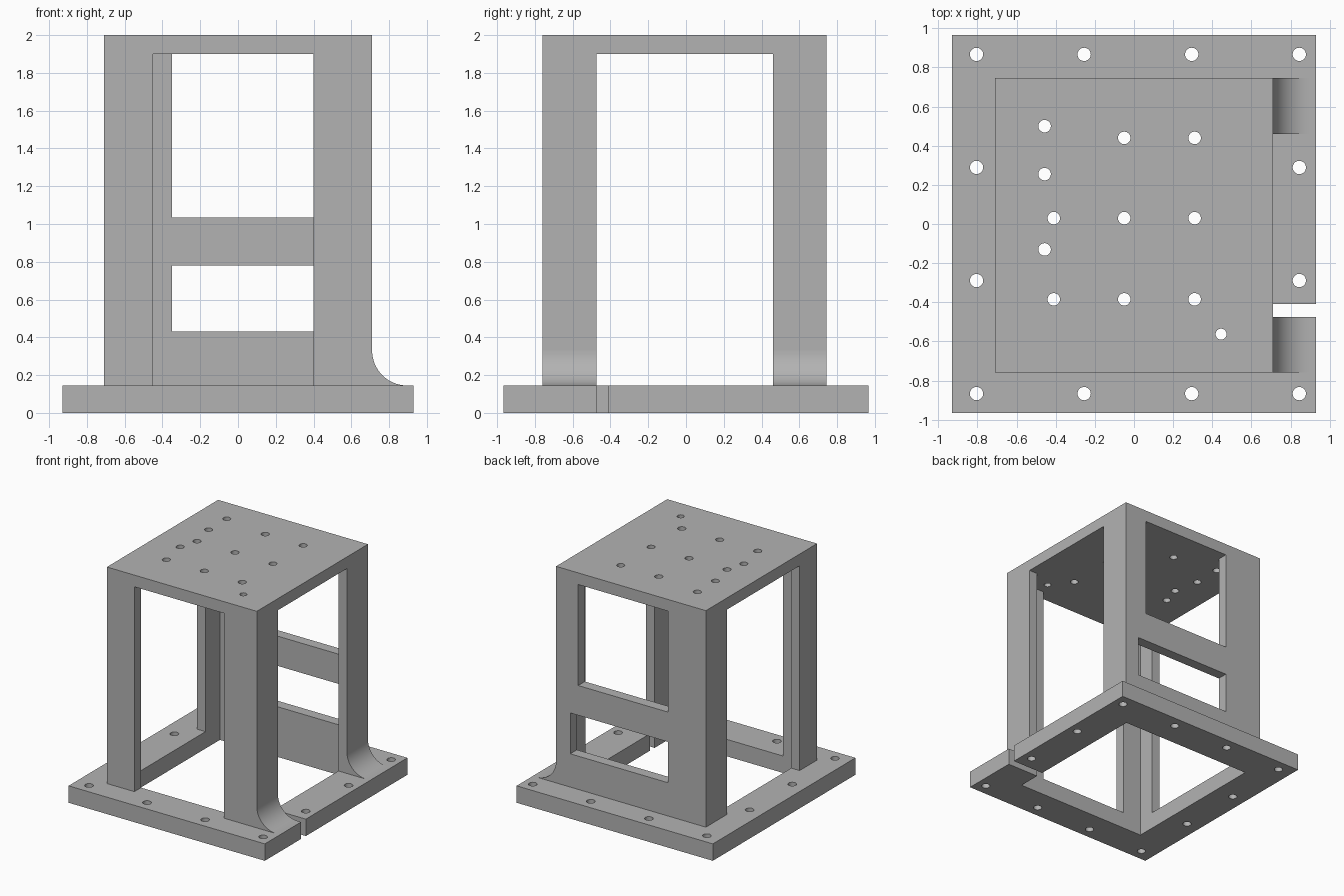
import bpy
import bmesh
import math
from mathutils import Matrix, Vector

default = bpy.data.objects.get("Cube")
if default:
    bpy.data.objects.remove(default, do_unlink=True)

# Single machined-metal colour
grey = bpy.data.materials.new("plain grey metal")
grey.use_nodes = True
colour = (0.45, 0.45, 0.45, 1)
grey.diffuse_color = colour
grey.node_tree.nodes["Principled BSDF"].inputs["Base Color"].default_value = colour

# Main levels and inner faces
BASE_TOP, CEILING, TOP = 0.145, 1.9, 2.0
INNER_X = (-0.63, 0.63)
INNER_Y = (-0.67, 0.655)
OUTER_X = (-0.71, 0.71)
OUTER_Y = (-0.76, 0.745)


def finish(name, bm):
    bmesh.ops.recalc_face_normals(bm, faces=bm.faces)
    mesh = bpy.data.meshes.new(name)
    bm.to_mesh(mesh)
    bm.free()
    mesh.materials.append(grey)
    obj = bpy.data.objects.new(name, mesh)
    bpy.context.collection.objects.link(obj)
    return obj


def box(name, xs, ys, zs):
    bm = bmesh.new()
    bmesh.ops.create_cube(bm, size=1)
    for v in bm.verts:
        v.co = Vector(r[0] if c < 0 else r[1] for c, r in zip(v.co, (xs, ys, zs)))
    return finish(name, bm)


def drills(name, spots, z_mid, depth):
    bm = bmesh.new()
    for x, y, radius in spots:
        bmesh.ops.create_cone(bm, cap_ends=True, segments=32, radius1=radius, radius2=radius,
                              depth=depth, matrix=Matrix.Translation((x, y, z_mid)))
    return finish(name, bm)


def cut(target, cutters):
    for cutter in cutters:
        cutter.hide_render = True
        mod = target.modifiers.new(cutter.name, "BOOLEAN")
        mod.operation = "DIFFERENCE"
        mod.solver = "EXACT"
        mod.object = cutter
    bpy.context.view_layer.update()
    graph = bpy.context.evaluated_depsgraph_get()
    mesh = bpy.data.meshes.new_from_object(target.evaluated_get(graph))
    target.modifiers.clear()
    target.data = mesh
    for cutter in cutters:
        bpy.data.objects.remove(cutter, do_unlink=True)


# Base frame: open centre, slot in the left rail, bolt holes around the rim
base = box("base_frame", (-0.93, 0.93), (-0.965, 0.965), (0, BASE_TOP))
bolts = [(-0.805 + 0.55 * i, y, 0.034) for i in range(4) for y in (-0.867, 0.867)]
bolts += [(x, y, 0.034) for x in (-0.805, 0.845) for y in (-0.289, 0.289)]
cut(base, [
    box("base_opening", INNER_X, INNER_Y, (-1, 1)),
    box("base_slot", (0, 2), (-0.475, -0.41), (-1, 1)),
    drills("bolt_drills", bolts, 0, 1),
])

# Tower: hollow shell with a solid top plate and open sides
tower = box("tower_shell", OUTER_X, OUTER_Y, (BASE_TOP, TOP))
top_holes = [(-0.457, y, 0.032) for y in (0.5, 0.255, -0.13)]
top_holes += [(x, y, 0.032) for x in (-0.41, -0.05, 0.31) for y in (0.03, -0.385)]
top_holes += [(x, 0.44, 0.032) for x in (-0.05, 0.31)]
top_holes.append((0.445, -0.563, 0.028))
cut(tower, [
    box("hollow", INNER_X, INNER_Y, (-1, CEILING)),
    box("front_opening", (-0.45, 0.4), (-2, 0), (-1, CEILING)),
    box("left_opening", (0, 2), (-0.475, 0.46), (-1, CEILING)),
    box("right_opening", (-2, 0), (-0.525, 0.46), (-1, CEILING)),
    box("upper_back_window", (-0.35, 0.5), (0, 2), (1.035, CEILING)),
    box("lower_back_window", (-0.35, 0.575), (0, 2), (0.43, 0.78)),
    drills("top_drills", top_holes, TOP, 1),
])


# Concave foot fillets on the left posts
def foot(name, y0, y1, radius=0.185, steps=16):
    bm = bmesh.new()
    cx, cz = OUTER_X[1] + radius, BASE_TOP + radius
    points = [(OUTER_X[1], BASE_TOP)]
    for i in range(steps + 1):
        a = math.pi + i / steps * math.pi / 2
        points.append((cx + radius * math.cos(a), cz + radius * math.sin(a)))
    face = bm.faces.new([bm.verts.new((x, y0, z)) for x, z in points[:-1]]
                        + [bm.verts.new((points[-1][0], y0, BASE_TOP))])
    new = bmesh.ops.extrude_face_region(bm, geom=[face])["geom"]
    moved = [g for g in new if isinstance(g, bmesh.types.BMVert)]
    bmesh.ops.translate(bm, verts=moved, vec=(0, y1 - y0, 0))
    return finish(name, bm)


feet = [foot("front_left_foot", OUTER_Y[0], -0.475),
        foot("back_left_foot", 0.46, OUTER_Y[1])]

# Smooth the curved faces, keep the machined edges sharp
bpy.ops.object.select_all(action="DESELECT")
for obj in [base, tower] + feet:
    obj.select_set(True)
bpy.context.view_layer.objects.active = base
bpy.ops.object.shade_smooth_by_angle(angle=math.radians(30))
